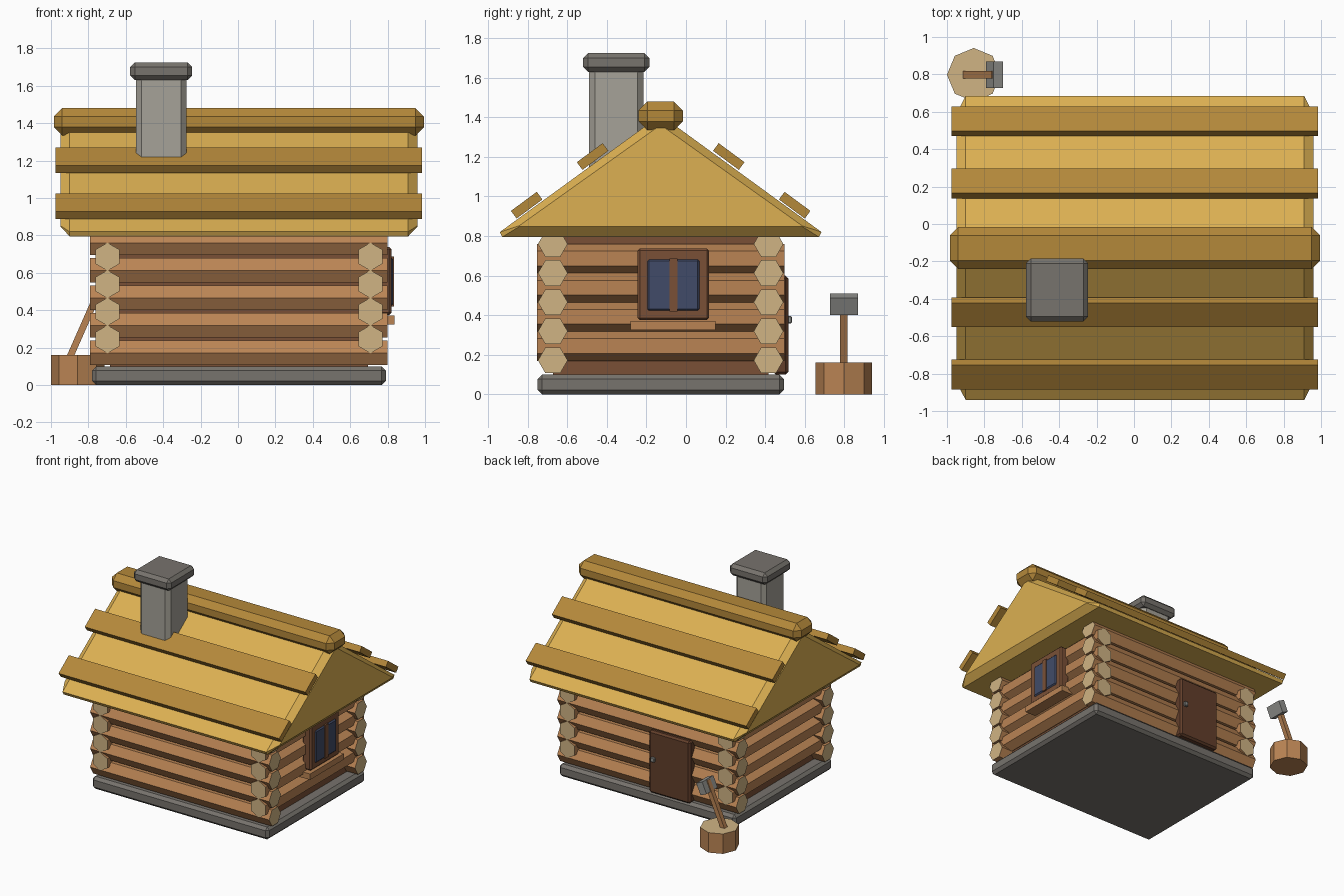
import bpy, bmesh, math
from mathutils import Vector, Matrix

if "Cube" in bpy.data.objects:
    bpy.data.objects.remove(bpy.data.objects["Cube"])


def material(name, hexcode):
    def lin(c):
        return c / 12.92 if c <= 0.04045 else ((c + 0.055) / 1.055) ** 2.4
    m = bpy.data.materials.new(name)
    rgb = [lin(int(hexcode[i:i + 2], 16) / 255) for i in (0, 2, 4)]
    m.diffuse_color = (*rgb, 1)
    m.use_nodes = True
    m.node_tree.nodes["Principled BSDF"].inputs["Base Color"].default_value = m.diffuse_color
    return m


LOG = material("log wood", "BA8454")
END = material("cut wood", "D0B484")
ROOF = material("roof straw", "DCB052")
BATTEN = material("roof plank", "B4883A")
STONE = material("light stone", "A6A298")
DARK = material("dark stone", "77736D")
FRAME = material("brown timber", "7A5036")
DOOR = material("door brown", "623E2A")
GLASS = material("window glass", "414B68")
METAL = material("metal grey", "92928E")

CX, CY = 0.005, -0.128    # centre of the house


def finish(name, bm, *mats):
    bmesh.ops.recalc_face_normals(bm, faces=bm.faces[:])
    me = bpy.data.meshes.new(name)
    bm.to_mesh(me)
    bm.free()
    for m in mats:
        me.materials.append(m)
    ob = bpy.data.objects.new(name, me)
    bpy.context.collection.objects.link(ob)
    return ob


def box(name, lo, hi, mat, bevel=0.0, rot=None):
    """Box between two corners, optionally chamfered and turned about its centre."""
    lo, hi = Vector(lo), Vector(hi)
    bm = bmesh.new()
    bmesh.ops.create_cube(bm, size=1, matrix=Matrix.Diagonal((*(hi - lo), 1)))
    if bevel:
        bmesh.ops.bevel(bm, geom=bm.edges[:], offset=bevel, segments=1, affect='EDGES')
    m = Matrix.Translation((lo + hi) / 2)
    bm.transform(m @ rot if rot else m)
    return finish(name, bm, mat)


def loft(name, rings, mats, caps=(0, 0)):
    """Skin a list of equal rings and cap both ends; caps gives the end material slots."""
    bm = bmesh.new()
    vs = [[bm.verts.new(p) for p in r] for r in rings]
    n = len(vs[0])
    for a, b in zip(vs, vs[1:]):
        for i in range(n):
            j = (i + 1) % n
            bm.faces.new((a[i], a[j], b[j], b[i]))
    bm.faces.new(vs[0]).material_index = caps[0]
    bm.faces.new(vs[-1]).material_index = caps[1]
    return finish(name, bm, *mats)


def circle(n, r, start=0.0):
    return [(r * math.cos(start + i * math.tau / n), r * math.sin(start + i * math.tau / n))
            for i in range(n)]


# Stone base and inner wall core
box("foundation", (CX - 0.785, CY - 0.622, 0), (CX + 0.785, CY + 0.622, 0.10), DARK, 0.022)
box("wall_core", (CX - 0.69, CY - 0.545, 0.09), (CX + 0.69, CY + 0.545, 0.85), FRAME)

# Log walls: hexagonal logs crossing at the corners
for side in (-1, 1):
    for k in range(5):
        y, z = CY + side * 0.545, 0.172 + 0.147 * k
        rings = [[(CX + e * 0.795, y + a, z + b) for a, b in circle(6, 0.075)] for e in (-1, 1)]
        loft(("front_log" if side < 0 else "back_log") + f"_{k + 1}", rings, (LOG, END), (1, 1))
    for k in range(4):
        x, z = CX + side * 0.703, 0.245 + 0.147 * k
        rings = [[(x + a, CY + e * 0.625, z + b) for a, b in circle(6, 0.075, math.pi / 2)]
                 for e in (-1, 1)]
        loft(("left_log" if side < 0 else "right_log") + f"_{k + 1}", rings, (LOG, END), (1, 1))

# Gable roof with chamfered ends
outer = [(-0.80, 0.795), (-0.813, 0.82), (-0.03, 1.39), (0.03, 1.39), (0.813, 0.82), (0.80, 0.795)]
inner = [(-0.715, 0.848), (-0.715, 0.852), (-0.005, 1.358),
         (0.005, 1.358), (0.715, 0.852), (0.715, 0.848)]
rings = [[(CX + x, CY + y, z) for y, z in prof]
         for x, prof in ((-0.955, inner), (-0.905, outer), (0.905, outer), (0.955, inner))]
loft("roof", rings, (ROOF,))

# Roof planks and ridge beam
for side in (-1, 1):
    for k, (dy, z) in enumerate(((0.677, 0.956), (0.344, 1.202))):
        y = CY + side * dy
        box(f"roof_plank_{'front' if side < 0 else 'back'}_{k + 1}",
            (CX - 0.98, y - 0.081, z - 0.024), (CX + 0.98, y + 0.081, z + 0.024),
            BATTEN, rot=Matrix.Rotation(-side * math.radians(36.4), 4, 'X'))
box("ridge_beam", (CX - 0.99, CY - 0.112, 1.335), (CX + 0.99, CY + 0.112, 1.48), BATTEN, 0.045)

# Chimney
box("chimney", (-0.545, -0.49, 1.0), (-0.275, -0.215, 1.66), STONE, 0.03)
box("chimney_cap", (-0.577, -0.52, 1.63), (-0.245, -0.185, 1.725), DARK, 0.025)

# Window on the right wall
box("window_frame", (0.74, -0.245, 0.375), (0.82, 0.117, 0.738), FRAME, 0.012)
box("window_glass", (0.76, -0.198, 0.42), (0.829, 0.07, 0.685), GLASS, 0.012)
box("window_bar", (0.76, -0.084, 0.42), (0.833, -0.044, 0.687), FRAME)
box("window_sill", (0.74, -0.28, 0.325), (0.836, 0.15, 0.372), LOG)

# Door on the back wall
box("door", (-0.395, 0.44, 0.10), (-0.03, 0.517, 0.60), DOOR, 0.014)
box("door_knob", (-0.09, 0.505, 0.358), (-0.055, 0.535, 0.395), METAL, 0.005)

# Chopping block with an axe stuck in it
bx, by = -0.857, 0.798
rings = [[(bx + a, by + b, z) for a, b in circle(8, 0.143)] for z in (0, 0.16)]
loft("chopping_block", rings, (LOG, END), (0, 1))
tilt = Matrix.Rotation(math.radians(23.8), 4, 'Y')
box("axe_handle", (-0.846, by - 0.019, 0.105), (-0.810, by + 0.019, 0.515), LOG, rot=tilt)
box("axe_head", (-0.7735, by - 0.071, 0.408), (-0.7165, by + 0.071, 0.503), METAL, rot=tilt)
